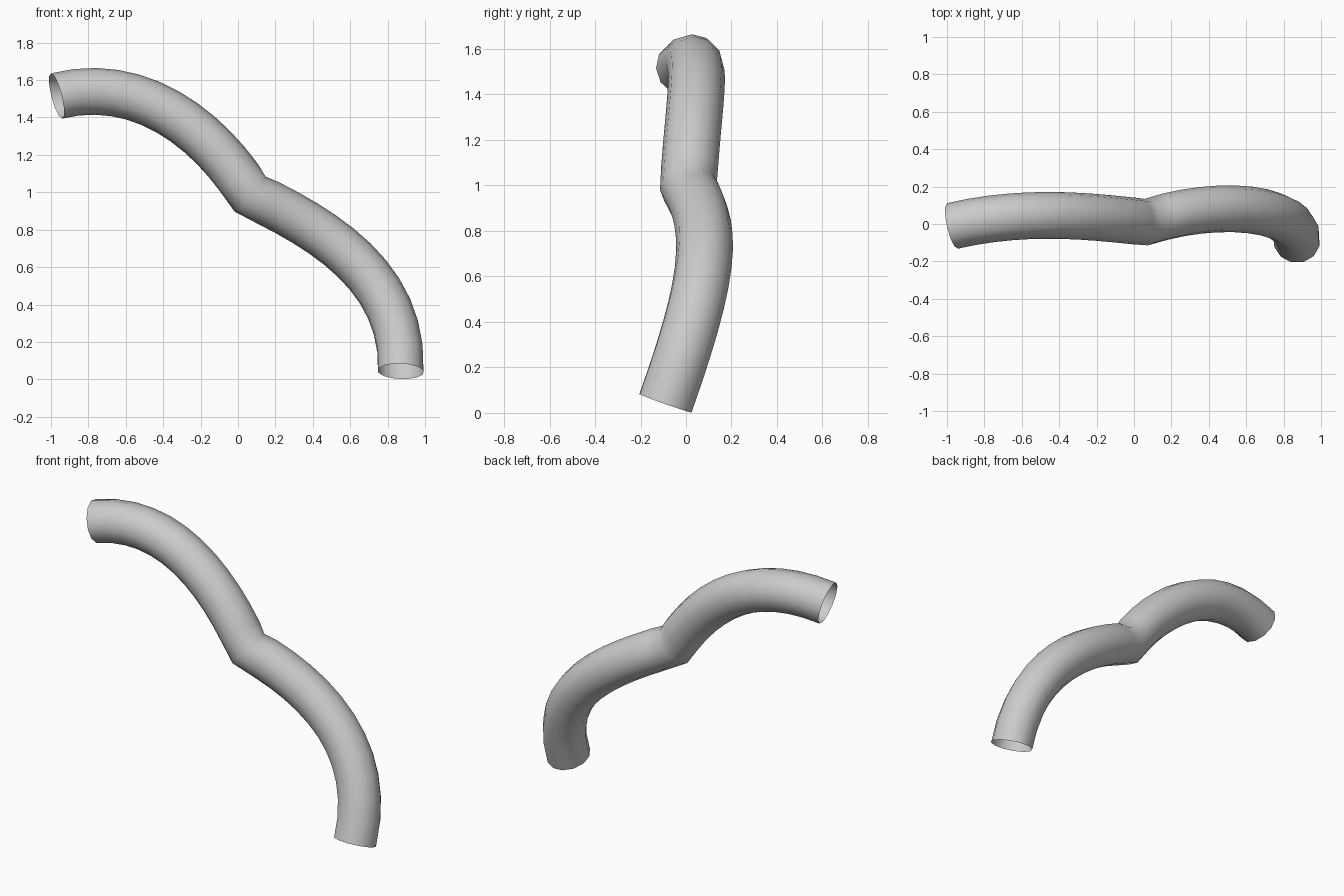
import bpy
from mathutils import Vector

if "Cube" in bpy.data.objects:
    bpy.data.objects.remove(bpy.data.objects["Cube"])

# Bent pipe: centre line knots as (left handle, point, right handle)
knots = [
    ((-1.40, -0.11, 1.405), (-0.97, -0.01, 1.515), (-0.54, 0.09, 1.625)),
    ((-0.165, 0.03, 1.355), (0.065, 0.01, 0.99), (0.455, 0.137, 0.805)),
    ((0.89, 0.09, 0.55), (0.87, -0.09, 0.043), (0.85, -0.27, -0.46)),
]
data = bpy.data.curves.new("bent_pipe", "CURVE")
data.dimensions = "3D"
data.resolution_u = 12
spline = data.splines.new("BEZIER")
spline.bezier_points.add(len(knots) - 1)
for bp, (left, point, right) in zip(spline.bezier_points, knots):
    bp.handle_left_type = bp.handle_right_type = "FREE"
    bp.co, bp.handle_left, bp.handle_right = Vector(point), Vector(left), Vector(right)

# Round twelve-sided section, open at both ends
data.bevel_depth = 0.125
data.bevel_resolution = 4
data.use_fill_caps = False
spline.use_smooth = True

pipe = bpy.data.objects.new("bent_pipe", data)
bpy.context.collection.objects.link(pipe)

# Turn into a smooth mesh
bpy.context.view_layer.objects.active = pipe
pipe.select_set(True)
bpy.ops.object.convert(target="MESH")
bpy.ops.object.shade_smooth()
